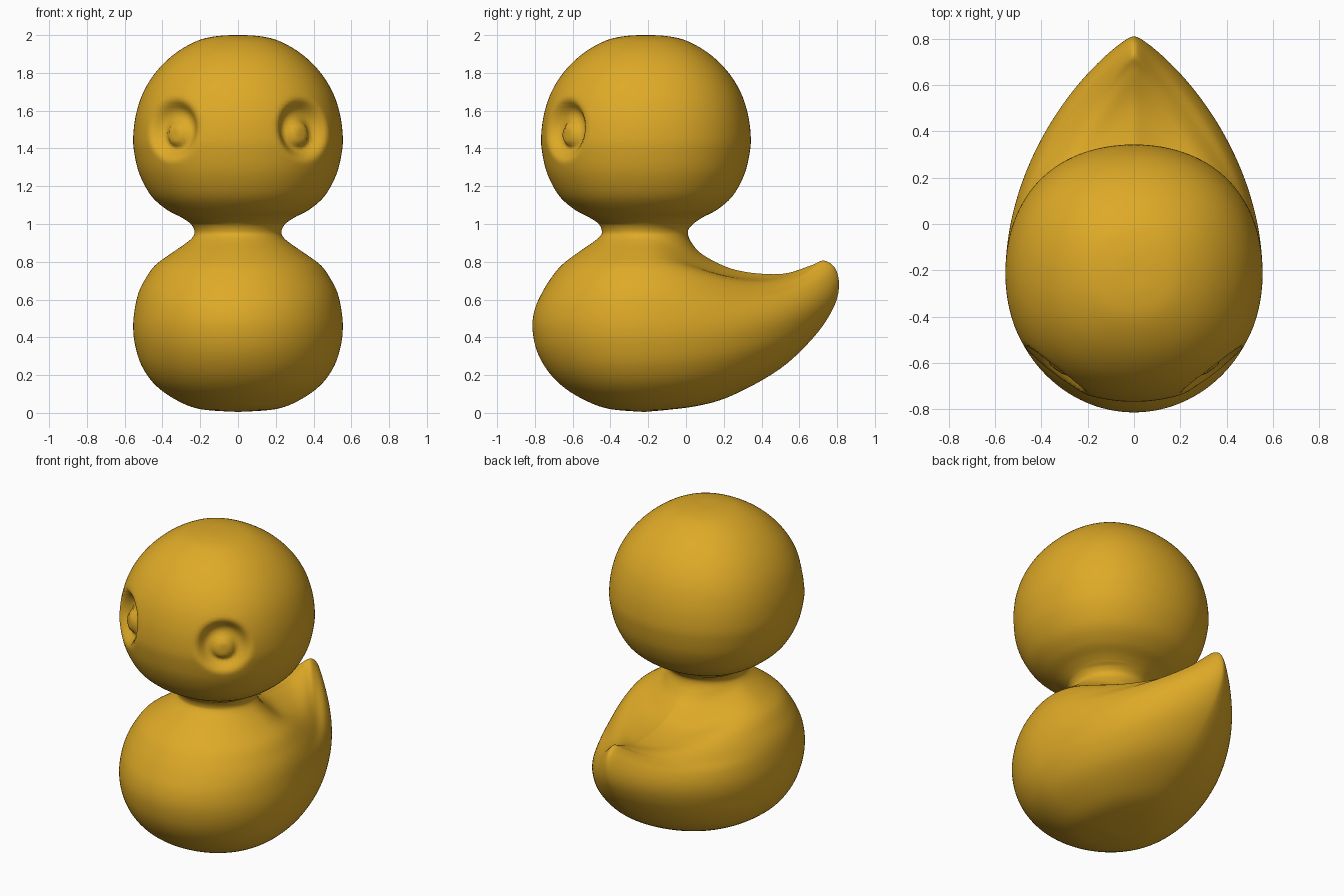
import bpy, bmesh, math
from mathutils import Vector

if "Cube" in bpy.data.objects:
    bpy.data.objects.remove(bpy.data.objects["Cube"])

SEGS, STEPS, CY = 160, 6, -0.22

# Body rings, bottom to neck: front (y, z), side (x, z), back (y, z)
front = [(-.22, .005), (-.40, .02), (-.52, .06), (-.64, .13), (-.73, .22),
         (-.79, .33), (-.813, .45), (-.80, .55), (-.76, .64), (-.71, .72),
         (-.655, .785), (-.57, .85), (-.49, .905), (-.455, .935), (-.445, .96)]
side = [(0, .005), (.2, .02), (.33, .07), (.44, .15), (.51, .25),
        (.545, .36), (.555, .46), (.545, .56), (.525, .64), (.49, .71),
        (.44, .78), (.36, .84), (.28, .895), (.24, .93), (.23, .96)]
back = [(-.22, .005), (.05, .035), (.25, .095), (.5, .235), (.68, .405),
        (.78, .555), (.81, .67), (.79, .765), (.73, .806), (.66, .78),
        (.5, .735), (.27, .755), (.1, .83), (.03, .90), (.01, .96)]
# Back half of each ring: taper, height power, diagonal sag
shape = [(1, 2, 0), (1, 2, 0), (1.1, 2, 0), (1.2, 2, 0), (1.4, 2, 0),
         (1.7, 2.2, 0), (2, 2.6, 0), (2.4, 3.2, .01), (2.8, 4, .03), (2.9, 4, .045),
         (2.6, 3, .055), (1.9, 2, .045), (1.3, 2, .02), (1, 2, .005), (1, 2, 0)]
rows = [f + s + b + k for f, s, b, k in zip(front, side, back, shape)]

# Head rings: radius, height
for r, z in [(.25, 1.0), (.30, 1.035), (.38, 1.078), (.46, 1.15), (.52, 1.26),
             (.548, 1.37), (.555, 1.46), (.54, 1.58), (.50, 1.70), (.43, 1.81),
             (.33, 1.905), (.21, 1.972), (.1, 1.996), (0, 2.0)]:
    c = -.212
    rows.append((c - r, z, r, z, c + r, z, 1, 2, 0))


def spline(p0, p1, p2, p3, t):
    return [.5 * (2 * b + (c - a) * t + (2 * a - 5 * b + 4 * c - d) * t * t
                  + (3 * b - a - 3 * c + d) * t ** 3)
            for a, b, c, d in zip(p0, p1, p2, p3)]


def smooth(a, b, v):
    t = max(0, min(1, (v - a) / (b - a)))
    return t * t * (3 - 2 * t)


def ring_point(row, ang):
    fy, fz, sx, sz, by, bz, taper, power, sag = row
    c, s = math.cos(ang), math.sin(ang)
    a, w = abs(c), abs(s)
    mid = CY if sz < .96 else (fy + by) / 2
    if c > 0:
        x = sx * (.75 * w ** taper + .25 * w)
        y = mid + (by - mid) * a
        z = sz + (bz - sz) * a ** power - sag * math.sin(2 * ang) ** 2
    else:
        x, y, z = sx * w, mid - (mid - fy) * a, sz + (fz - sz) * a * a
    if sz > 1.0:  # head is very slightly squared
        k = 1 + .03 * math.sin(2 * ang) ** 2
        x, y = x * k, mid + (y - mid) * k
    return Vector((math.copysign(x, s), y, z))


def eye_dent(p):
    # Round eye socket with a small raised pupil, mirrored
    if p.z < 1.2 or p.y > -.3:
        return p
    sgn = 1 if p.x > 0 else -1
    n = Vector((.627 * sgn, -.779, 0))
    d = p - Vector((.345 * sgn, -.64, 1.5))
    dist = (d - n * d.dot(n)).length
    depth = .07 * (1 - smooth(.085, .175, dist))
    bump = Vector((0, 0, -.025))
    e = d - bump
    dist2 = (e - n * e.dot(n)).length
    depth -= .035 * (1 - smooth(.04, .085, dist2))
    return p - n * depth


# Loft the whole figure
bm = bmesh.new()
loops = []
for i in range(len(rows) - 1):
    p0, p3 = rows[max(i - 1, 0)], rows[min(i + 2, len(rows) - 1)]
    last = i == len(rows) - 2
    for j in range(STEPS + (1 if last else 0)):
        row = spline(p0, rows[i], rows[i + 1], p3, j / STEPS)
        loops.append([bm.verts.new(eye_dent(ring_point(row, 2 * math.pi * k / SEGS)))
                      for k in range(SEGS)])
for a, b in zip(loops, loops[1:]):
    for k in range(SEGS):
        m = (k + 1) % SEGS
        bm.faces.new((a[k], a[m], b[m], b[k]))
bmesh.ops.remove_doubles(bm, verts=bm.verts, dist=.0002)
bmesh.ops.recalc_face_normals(bm, faces=bm.faces)
for f in bm.faces:
    f.smooth = True
mesh = bpy.data.meshes.new("bird_body")
bm.to_mesh(mesh)
bm.free()

gold = bpy.data.materials.new("golden yellow")
gold.diffuse_color = (.73, .40, .02, 1)
gold.use_nodes = True
gold.node_tree.nodes["Principled BSDF"].inputs["Base Color"].default_value = gold.diffuse_color
mesh.materials.append(gold)
bird = bpy.data.objects.new("bird_body", mesh)
bpy.context.collection.objects.link(bird)
